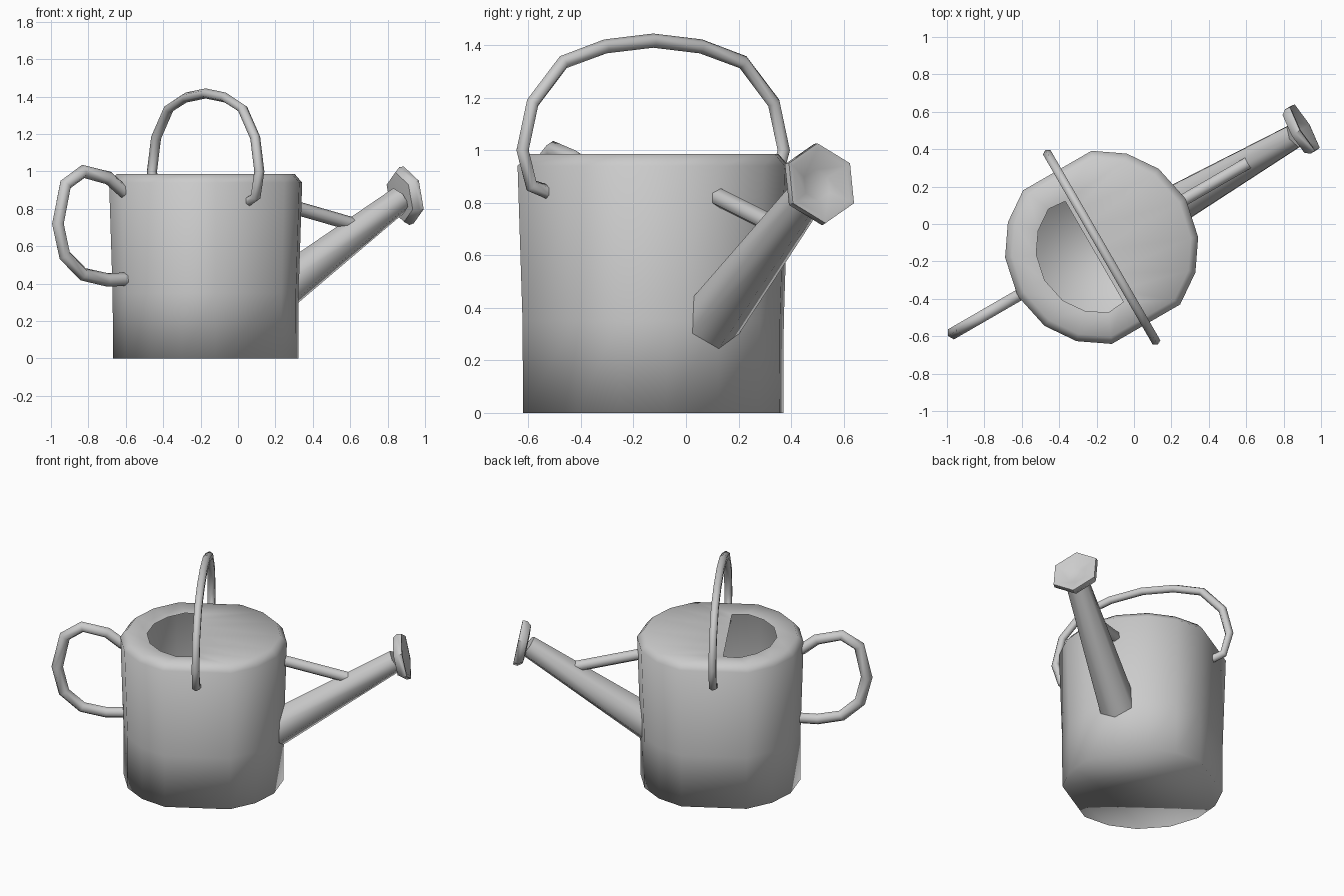
import bpy, bmesh, math
from mathutils import Vector, Matrix

cube = bpy.data.objects.get("Cube")
if cube:
    bpy.data.objects.remove(cube)

grey = bpy.data.materials.new("plain grey metal")
grey.use_nodes = True
colour = (0.6, 0.6, 0.6, 1)
grey.diffuse_color = colour
grey.node_tree.nodes["Principled BSDF"].inputs["Base Color"].default_value = colour

# The can is built along local x, then turned and shifted into place
place = Matrix.Translation((-0.173, -0.125, 0)) @ Matrix.Rotation(math.radians(30), 4, 'Z')
ACROSS, ALONG = Vector((0, 1, 0)), Vector((1, 0, 0))


def finish(name, bm, sharp):
    bmesh.ops.recalc_face_normals(bm, faces=bm.faces)
    mesh = bpy.data.meshes.new(name)
    bm.to_mesh(mesh)
    bm.free()
    mesh.transform(place)
    mesh.materials.append(grey)
    obj = bpy.data.objects.new(name, mesh)
    bpy.context.collection.objects.link(obj)
    bpy.ops.object.select_all(action='DESELECT')
    obj.select_set(True)
    bpy.context.view_layer.objects.active = obj
    bpy.ops.object.shade_smooth_by_angle(angle=math.radians(sharp))


def skin(bm, rings, end=True):
    """Join rings of points with quads, close the start and, if wanted, the end."""
    loops = [[bm.verts.new(p) for p in ring] for ring in rings]
    n = len(loops[0])
    for a, b in zip(loops, loops[1:]):
        for i in range(n):
            j = (i + 1) % n
            bm.faces.new((a[i], a[j], b[j], b[i]))
    bm.faces.new(loops[0])
    if end:
        bm.faces.new(loops[-1])


def ring(centre, tangent, radius, side=ACROSS, sides=6):
    """A polygon square to the tangent; side is an axis square to the path's plane."""
    t = Vector(tangent).normalized()
    v = t.cross(side)
    turn = [math.tau * (i + 0.5) / sides for i in range(sides)]
    return [Vector(centre) + radius * (side * math.cos(a) + v * math.sin(a)) for a in turn]


def tube(name, points, radius, side=ACROSS):
    pts = [Vector(p) for p in points]
    last = len(pts) - 1
    rings = []
    for i, p in enumerate(pts):
        before = (p - pts[max(i - 1, 0)]).normalized()
        after = (pts[min(i + 1, last)] - p).normalized()
        rings.append(ring(p, before + after, radius, side))
    bm = bmesh.new()
    skin(bm, rings)
    finish(name, bm, 75)


# Body: round front and back, flat left and right, with a rolled rim
half_turn = (0, 24, 45, 66, 114, 135, 156)
angles = [math.radians(a + b) for b in (0, 180) for a in half_turn]


def level(radius, z):
    return [Vector((radius * math.cos(a), radius * math.sin(a), z)) for a in angles]


# Half-round mouth: straight edge towards the spout, angular edge towards the grip
mouth = []
for a in angles:
    c, s = math.cos(a), math.sin(a)
    if c > 0:
        mouth.append(Vector((-0.045, 0.34 * s, 0.97)))
    else:
        mouth.append(Vector((0.352 * c, 0.35 * s, 0.97)))
bm = bmesh.new()
skin(bm, [level(0.498, 0), level(0.5, 0.35), level(0.519, 0.94), level(0.48, 0.985), mouth], end=False)
finish("can_body", bm, 180)

# Spout: tapering six-sided pipe
slope = Vector((1, 0, 0.68))
bm = bmesh.new()
skin(bm, [ring((0.42, 0, 0.335), slope, 0.12), ring((1.2, 0, 0.85), slope, 0.073)])
finish("spout", bm, 75)

# Sprinkler head: flared six-sided dish on the end of the spout
aim = Vector((1, 0, 0.2)).normalized()
seat = Vector((1.2, 0.012, 0.862))
profile = [(0, 0.07), (0.005, 0.135), (0.035, 0.158), (0.062, 0.155), (0.062, 0.135), (0.025, 0.06)]
bm = bmesh.new()
skin(bm, [ring(seat + aim * s, aim, r) for s, r in profile])
finish("sprinkler_head", bm, 50)

# Brace between body and spout
tube("spout_brace", [(0.42, 0, 0.84), (0.92, 0, 0.715)], 0.037)

# Carrying handle: mirrored arch over the top
half = [(0.46, 0.84), (0.535, 0.865), (0.574, 1.0), (0.53, 1.18), (0.395, 1.335), (0.21, 1.395)]
arch = [(0, -y, z) for y, z in half] + [(0, 0, 1.417)] + [(0, y, z) for y, z in reversed(half)]
tube("carrying_handle", arch, 0.027, ALONG)

# Rear grip
grip = [(-0.47, 0.885), (-0.51, 0.895), (-0.6, 0.965), (-0.756, 1.0), (-0.865, 0.93), (-0.912, 0.72),
        (-0.87, 0.55), (-0.756, 0.45), (-0.606, 0.42), (-0.46, 0.425)]
tube("rear_grip", [(x, 0, z) for x, z in grip], 0.036)
